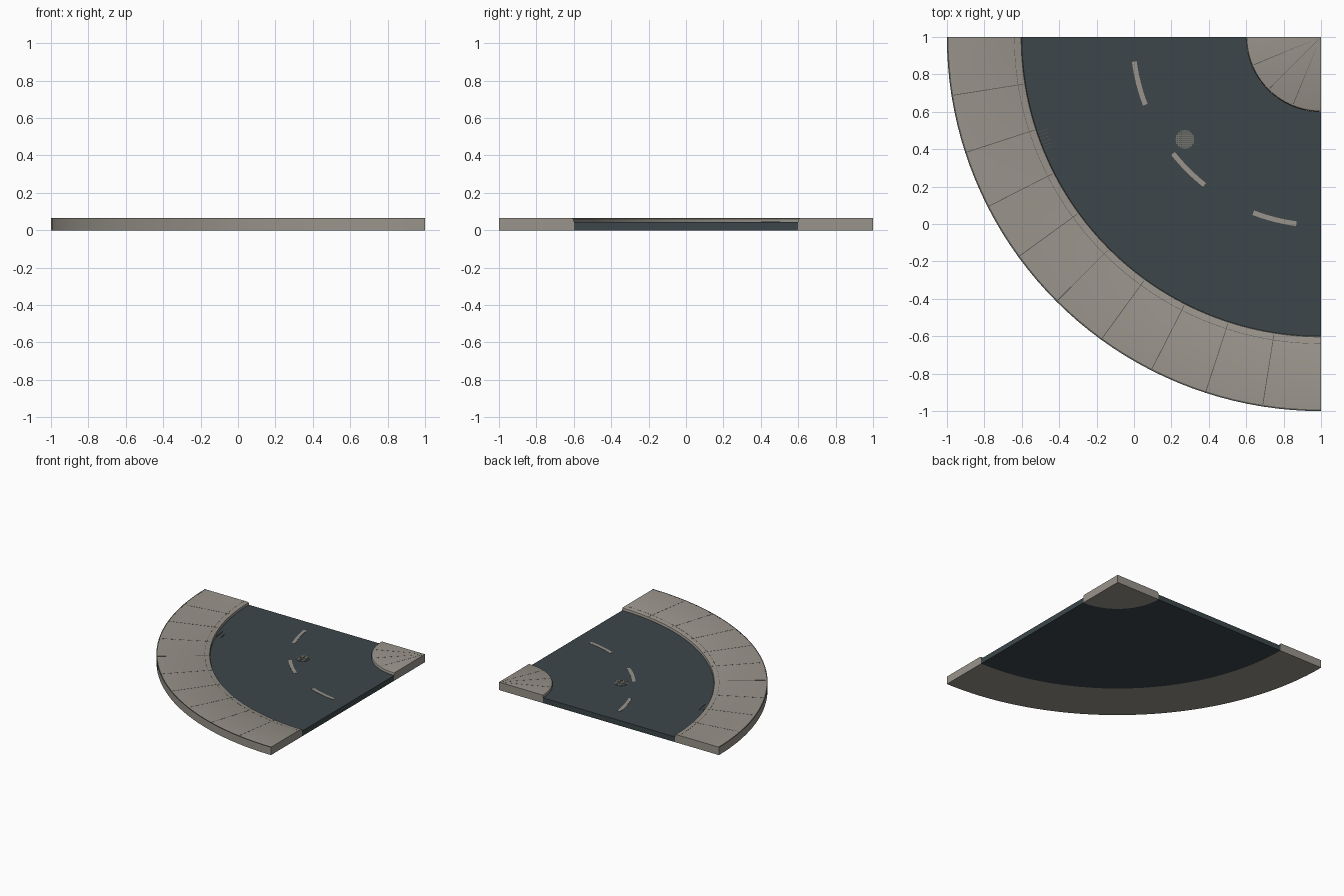
import bpy
import bmesh
from math import radians, cos, sin, sqrt, degrees

if "Cube" in bpy.data.objects:
    bpy.data.objects.remove(bpy.data.objects["Cube"], do_unlink=True)

ROAD_Z, WALK_Z = 0.043, 0.065
OUTER, CURB, CORNER = 2.0, 1.6, 0.4
BEVEL = 0.012


def material(name, rgb):
    m = bpy.data.materials.new(name)
    m.use_nodes = True
    colour = (*rgb, 1)
    m.diffuse_color = colour
    node = next(n for n in m.node_tree.nodes if n.type == "BSDF_PRINCIPLED")
    node.inputs["Base Color"].default_value = colour
    node.inputs["Roughness"].default_value = 0.9
    return m


concrete = material("warm concrete", (0.32, 0.295, 0.258))
asphalt = material("dark asphalt", (0.045, 0.062, 0.068))
joint = material("joint grey", (0.09, 0.09, 0.08))
iron = material("iron grey", (0.16, 0.17, 0.155))


def finish(name, bm, mat, smooth=False):
    bmesh.ops.remove_doubles(bm, verts=bm.verts, dist=1e-5)
    bmesh.ops.recalc_face_normals(bm, faces=bm.faces)
    me = bpy.data.meshes.new(name)
    bm.to_mesh(me)
    bm.free()
    me.materials.append(mat)
    ob = bpy.data.objects.new(name, me)
    bpy.context.collection.objects.link(ob)
    if smooth:
        bpy.ops.object.select_all(action="DESELECT")
        ob.select_set(True)
        bpy.context.view_layer.objects.active = ob
        bpy.ops.object.shade_smooth_by_angle(angle=radians(30))
    return ob


def sweep(bm, profile, start=0, end=90, steps=40):
    """Sweep a closed (radius, height) profile round the bend's centre."""
    rings = []
    for i in range(steps + 1):
        t = radians(start + (end - start) * i / steps)
        rings.append([bm.verts.new((1 - r * cos(t), 1 - r * sin(t), z)) for r, z in profile])
    n = len(profile)
    for a, b in zip(rings, rings[1:]):
        for j in range(n):
            k = (j + 1) % n
            bm.faces.new((a[j], a[k], b[k], b[j]))
    bm.faces.new(rings[0])
    bm.faces.new(rings[-1])


def band(r0, r1, z0, z1):
    return [(r0, z0), (r0, z1), (r1, z1), (r1, z0)]


def sector(name, profile, mat, smooth=False, **kw):
    bm = bmesh.new()
    sweep(bm, profile, **kw)
    return finish(name, bm, mat, smooth)


def radial_joints(name, r0, r1, count):
    bm = bmesh.new()
    for i in range(1, count):
        a = 90 * i / count
        half = degrees(0.002 / r1)
        sweep(bm, band(r0, r1, WALK_Z - 0.001, WALK_Z + 0.0006), a - half, a + half, 1)
    return finish(name, bm, joint)


# Road slab
sector("road", band(CORNER, CURB, 0, ROAD_Z), asphalt)

# Outer pavement with a rounded kerb
sector("outer_pavement",
       [(CURB, 0), (CURB, WALK_Z - BEVEL), (CURB + BEVEL * 0.3, WALK_Z - BEVEL * 0.3),
        (CURB + BEVEL, WALK_Z), (OUTER, WALK_Z), (OUTER, 0)], concrete, True)
sector("outer_rim", band(OUTER - 0.008, OUTER + 0.0005, WALK_Z - 0.003, WALK_Z + 0.0005), joint)
sector("outer_kerb_joint", band(1.639, 1.641, WALK_Z - 0.001, WALK_Z + 0.0006), joint)
radial_joints("outer_slab_joints", CURB + BEVEL, OUTER, 10)

# Inner corner pavement
bm = bmesh.new()
sweep(bm, [(0.001, 0), (0.001, WALK_Z), (CORNER - BEVEL, WALK_Z),
           (CORNER - BEVEL * 0.3, WALK_Z - BEVEL * 0.3),
           (CORNER, WALK_Z - BEVEL), (CORNER, 0)], steps=20)
finish("corner_pavement", bm, concrete, True)
radial_joints("corner_slab_joints", 0.01, CORNER - BEVEL, 4)

# Dashed centre line
bm = bmesh.new()
for mid in (14.3, 45, 75.7):
    sweep(bm, band(0.994, 1.02, ROAD_Z - 0.002, ROAD_Z + 0.002), mid - 6.8, mid + 6.8, 6)
finish("centre_line_dashes", bm, concrete)


# Manhole cover with a grid of bars
def bar(bm, cx, cy, sx, sy, z0, z1):
    made = bmesh.ops.create_cube(bm, size=1)["verts"]
    bmesh.ops.scale(bm, verts=made, vec=(sx, sy, z1 - z0))
    bmesh.ops.translate(bm, verts=made, vec=(cx, cy, (z0 + z1) / 2))


MX, MY, MR = 0.272, 0.452, 0.05
bm = bmesh.new()
made = bmesh.ops.create_cone(bm, cap_ends=True, segments=24, radius1=MR, radius2=MR,
                             depth=0.004)["verts"]
bmesh.ops.translate(bm, verts=made, vec=(MX, MY, ROAD_Z))
finish("manhole_cover", bm, joint)
bm = bmesh.new()
for i in range(-4, 5):
    d = i * MR / 4.5
    chord = 2 * sqrt(MR * MR - d * d)
    bar(bm, MX + d, MY, 0.005, chord, ROAD_Z, ROAD_Z + 0.003)
    bar(bm, MX, MY + d, chord, 0.005, ROAD_Z, ROAD_Z + 0.0034)
finish("manhole_grid", bm, iron)

# Gutter drain beside the kerb
bm = bmesh.new()
for i in range(6):
    a = 18.6 + i * 0.7
    sweep(bm, band(1.545, CURB, ROAD_Z - 0.001, ROAD_Z + 0.001), a - 0.06, a + 0.06, 1)
finish("drain_grate", bm, joint)
